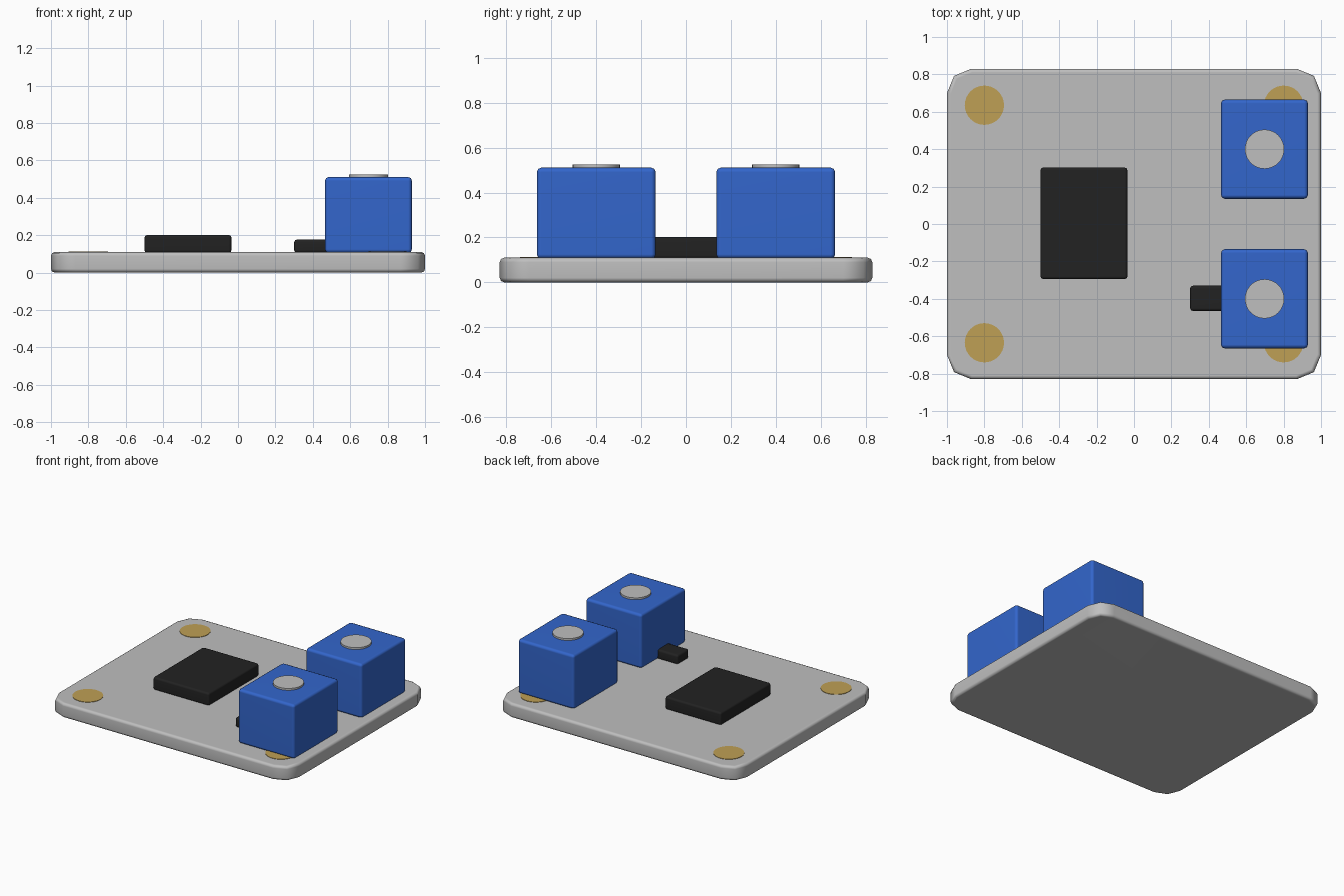
import bpy, bmesh, math
from mathutils import Matrix

if "Cube" in bpy.data.objects:
    bpy.data.objects.remove(bpy.data.objects["Cube"])


def material(name, rgb):
    m = bpy.data.materials.new(name)
    m.diffuse_color = (*rgb, 1)
    m.use_nodes = True
    m.node_tree.nodes["Principled BSDF"].inputs["Base Color"].default_value = m.diffuse_color
    return m


GREY = material("light grey", (0.52, 0.52, 0.52))
BLUE = material("blue", (0.033, 0.133, 0.604))
BLACK = material("black", (0.016, 0.016, 0.016))
GOLD = material("gold", (0.52, 0.35, 0.09))


def finish(bm, name, mat):
    me = bpy.data.meshes.new(name)
    bm.to_mesh(me)
    bm.free()
    me.materials.append(mat)
    ob = bpy.data.objects.new(name, me)
    bpy.context.collection.objects.link(ob)
    bpy.ops.object.select_all(action='DESELECT')
    ob.select_set(True)
    bpy.context.view_layer.objects.active = ob
    bpy.ops.object.shade_smooth_by_angle(angle=math.radians(50))
    wn = ob.modifiers.new("even shading", 'WEIGHTED_NORMAL')
    wn.keep_sharp = True
    return ob


def box(name, mat, lo, hi, bevel, corner=0):
    """Box between two corners; optional larger rounding of the upright edges."""
    bm = bmesh.new()
    bmesh.ops.create_cube(bm, size=1)
    for v in bm.verts:
        v.co = [(a + b) / 2 + c * (b - a) for a, b, c in zip(lo, hi, v.co)]
    edges = bm.edges[:]
    if corner:
        upright = [e for e in edges if abs(e.verts[0].co.z - e.verts[1].co.z) > 1e-4]
        bmesh.ops.bevel(bm, geom=upright, offset=corner, segments=2, profile=0.5, affect='EDGES')
        edges = [e for e in bm.edges if abs(e.verts[0].co.z - e.verts[1].co.z) < 1e-4]
    bmesh.ops.bevel(bm, geom=edges, offset=bevel, segments=2, profile=0.5, affect='EDGES')
    return finish(bm, name, mat)


def disc(name, mat, x, y, z0, z1, r):
    bm = bmesh.new()
    bmesh.ops.create_cone(bm, cap_ends=True, segments=32, radius1=r, radius2=r, depth=z1 - z0,
                          matrix=Matrix.Translation((x, y, (z0 + z1) / 2)))
    return finish(bm, name, mat)


TOP = 0.11
# Circuit board
box("board", GREY, (-1, -0.83, 0), (1, 0.83, TOP), 0.02, 0.13)

# Gold mounting pads at the corners
for sx in (-1, 1):
    for sy in (-1, 1):
        disc("mounting_pad", GOLD, sx * 0.8, sy * 0.635, TOP - 0.006, TOP + 0.003, 0.105)

# Chips
box("main_chip", BLACK, (-0.5, -0.295, TOP - 0.005), (-0.035, 0.302, 0.202), 0.015)
box("small_chip", BLACK, (0.3, -0.465, TOP - 0.005), (0.5, -0.33, 0.177), 0.015)

# Blue terminal blocks with round screw tops
for y in (-0.4, 0.4):
    box("terminal_block", BLUE, (0.465, y - 0.265, TOP - 0.005), (0.93, y + 0.265, 0.511), 0.02)
    disc("screw_top", GREY, 0.698, y, 0.49, 0.525, 0.105)
